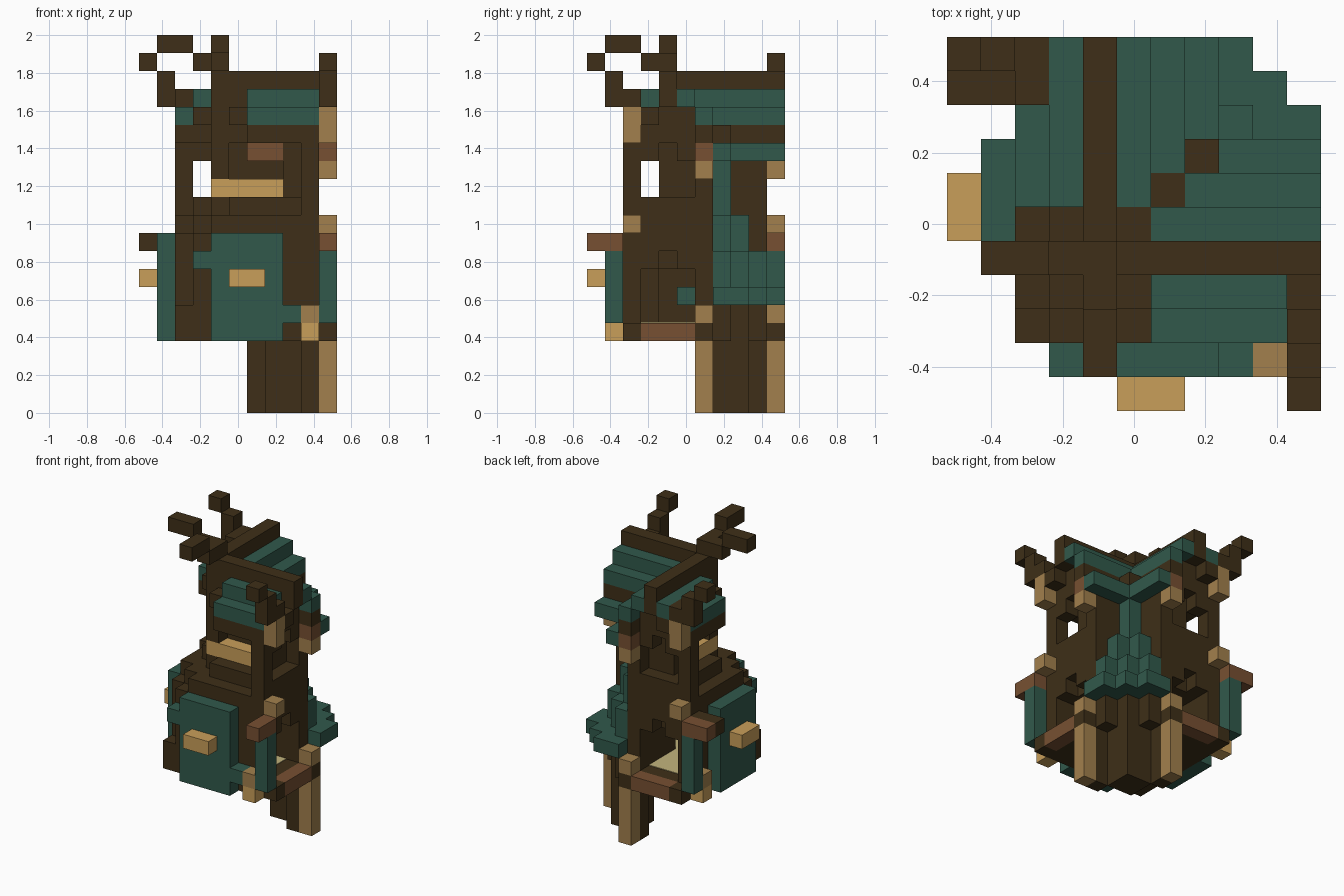
import bpy, bmesh
from mathutils import Vector

if "Cube" in bpy.data.objects:
    bpy.data.objects.remove(bpy.data.objects["Cube"], do_unlink=True)

U = 2 / 21      # size of one block
HALF = 5.5      # half the plan width in blocks


def material(name, rgb):
    lin = [((c / 255 + 0.055) / 1.055) ** 2.4 for c in rgb] + [1]
    m = bpy.data.materials.new(name)
    m.use_nodes = True
    m.diffuse_color = lin
    m.node_tree.nodes["Principled BSDF"].inputs["Base Color"].default_value = lin
    return m


DARK = material("dark wood", (62, 47, 24))
TEAL = material("teal tiles", (49, 89, 75))
GOLD = material("gold wood", (201, 159, 90))
TAN = material("tan wood", (162, 128, 77))
MID = material("reddish wood", (119, 80, 50))
PALE = material("pale floor", (195, 180, 125))


def cells(boxes, both=True):
    """Inclusive block ranges, repeated across the diagonal plane x = y."""
    out = set()
    for x0, x1, y0, y1, z0, z1 in boxes:
        for x in range(x0, x1 + 1):
            for y in range(y0, y1 + 1):
                for z in range(z0, z1 + 1):
                    out.add((x, y, z))
                    if both:
                        out.add((y, x, z))
    return out


def part(name, mat, boxes, carve=(), both=True):
    filled = cells(boxes, both) - cells(carve, both)
    bm = bmesh.new()
    for c in filled:
        for axis in range(3):
            for side in (0, 1):
                n = list(c)
                n[axis] += 2 * side - 1
                if tuple(n) in filled:
                    continue
                a, b = (axis + 1) % 3, (axis + 2) % 3
                quad = []
                for da, db in ((0, 0), (1, 0), (1, 1), (0, 1)):
                    p = list(c)
                    p[axis] += side
                    p[a] += da
                    p[b] += db
                    quad.append(bm.verts.new(Vector((p[0] - HALF, p[1] - HALF, p[2])) * U))
                bm.faces.new(quad if side else quad[::-1])
    bmesh.ops.remove_doubles(bm, verts=bm.verts, dist=U / 100)
    me = bpy.data.meshes.new(name)
    bm.to_mesh(me)
    bm.free()
    me.materials.append(mat)
    ob = bpy.data.objects.new(name, me)
    bpy.context.collection.objects.link(ob)
    return ob


# Trunk and posts under the inner corner
part("trunk", DARK, [(7, 8, 7, 8, 0, 5), (9, 9, 6, 6, 0, 3), (7, 9, 7, 7, 4, 5)])
part("corner_posts", TAN, [(10, 10, 6, 6, 0, 3), (10, 10, 6, 6, 5, 5)])
part("post_blocks", DARK, [(10, 10, 6, 6, 4, 4), (10, 10, 2, 2, 4, 4)])

# Lower storey, hollow behind the doorways, with a stepped outer corner
hollow = [(4, 9, 3, 5, 5, 7), (9, 9, 4, 4, 8, 8)]
part("lower_storey", DARK, [(2, 9, 2, 6, 4, 5), (3, 9, 2, 6, 6, 9), (4, 9, 2, 6, 10, 10),
                            (3, 3, 3, 3, 10, 10), (5, 9, 3, 6, 11, 11), (4, 4, 4, 4, 11, 11)], hollow)
part("doorway_floor", PALE, [(5, 8, 3, 5, 4, 4)]).location.z = 0.004
part("inner_hanging", TEAL, [(5, 5, 5, 5, 6, 6)])
part("doorstep_beams", MID, [(10, 10, 3, 5, 4, 4)])

# Upper storey: set-back walls, end walls with windows, eave beams
windows = [(9, 9, 3, 5, 12, 13), (9, 9, 4, 4, 11, 11), (9, 9, 4, 4, 14, 14)]
part("upper_storey", DARK, [(5, 8, 5, 6, 12, 15), (8, 8, 4, 4, 12, 15), (4, 4, 4, 4, 13, 17),
                            (5, 5, 4, 5, 15, 17)])
part("end_walls", DARK, [(9, 9, 2, 6, 11, 15), (9, 9, 3, 5, 16, 16), (9, 9, 4, 4, 17, 17)], windows)
part("eave_beams", DARK, [(6, 8, 2, 3, 15, 15), (6, 10, 6, 6, 15, 15), (7, 7, 7, 7, 15, 15)])
part("window_sills", GOLD, [(4, 7, 4, 4, 12, 12)])
part("window_lintels", MID, [(6, 7, 4, 4, 14, 14)])

# Stepped roofs and ridges
part("roof_tiles", TEAL, [(6, 9, 2, 2, 16, 16), (6, 9, 3, 3, 17, 17), (6, 10, 5, 5, 17, 17),
                          (7, 10, 6, 6, 16, 16), (7, 10, 7, 7, 14, 14)])
part("roof_end_tile", TEAL, [(3, 3, 10, 10, 17, 17)], both=False)
part("roof_valley", DARK, [(6, 6, 6, 6, 16, 16)])
part("roof_core", DARK, [(5, 8, 3, 5, 16, 16), (5, 10, 4, 4, 17, 17)])
part("ridges", DARK, [(4, 10, 4, 4, 18, 18)])

# Stepped awning spreading down from the inner corner
part("awning", TEAL, [(7, 7, 7, 7, 11, 14), (7, 8, 7, 7, 9, 10), (7, 9, 7, 7, 7, 8),
                      (8, 8, 8, 8, 7, 8), (7, 10, 7, 8, 6, 6), (9, 9, 9, 9, 6, 6)])

# Shutters on the outer walls with their handles and brackets
part("shutters", TEAL, [(4, 7, 1, 1, 4, 9)])
part("shutter_hinges", TEAL, [(3, 3, 1, 1, 8, 8), (8, 8, 1, 1, 5, 5)], both=False)
part("shutter_handles", GOLD, [(5, 6, 0, 0, 7, 7)])
part("lantern_bases", GOLD, [(9, 9, 1, 1, 4, 4)])
part("lantern_tops", TAN, [(9, 9, 1, 1, 5, 5)])

# Banners hanging beside the wing ends
part("banners", TEAL, [(10, 10, 1, 1, 5, 8)])
part("banner_arms", MID, [(10, 10, 0, 1, 9, 9)])
part("banner_pegs", TAN, [(10, 10, 2, 2, 10, 10)])
part("banner_brace", DARK, [(0, 1, 9, 9, 9, 9)], both=False)

# Brackets below the eaves
part("eave_posts", TAN, [(10, 10, 2, 2, 15, 16), (10, 10, 6, 6, 13, 13)])
part("eave_blocks", MID, [(10, 10, 6, 6, 14, 14)])

# Branching finials at the peak and at the wing ends
part("peak_finials", DARK, [(3, 4, 4, 4, 19, 19), (1, 2, 4, 4, 20, 20)])
part("wing_finials", DARK, [(10, 10, 3, 3, 16, 16), (10, 10, 2, 2, 17, 17),
                            (10, 10, 1, 1, 17, 18), (10, 10, 0, 0, 19, 19)])
part("finial_brace", DARK, [(2, 2, 9, 9, 17, 17)], both=False)
